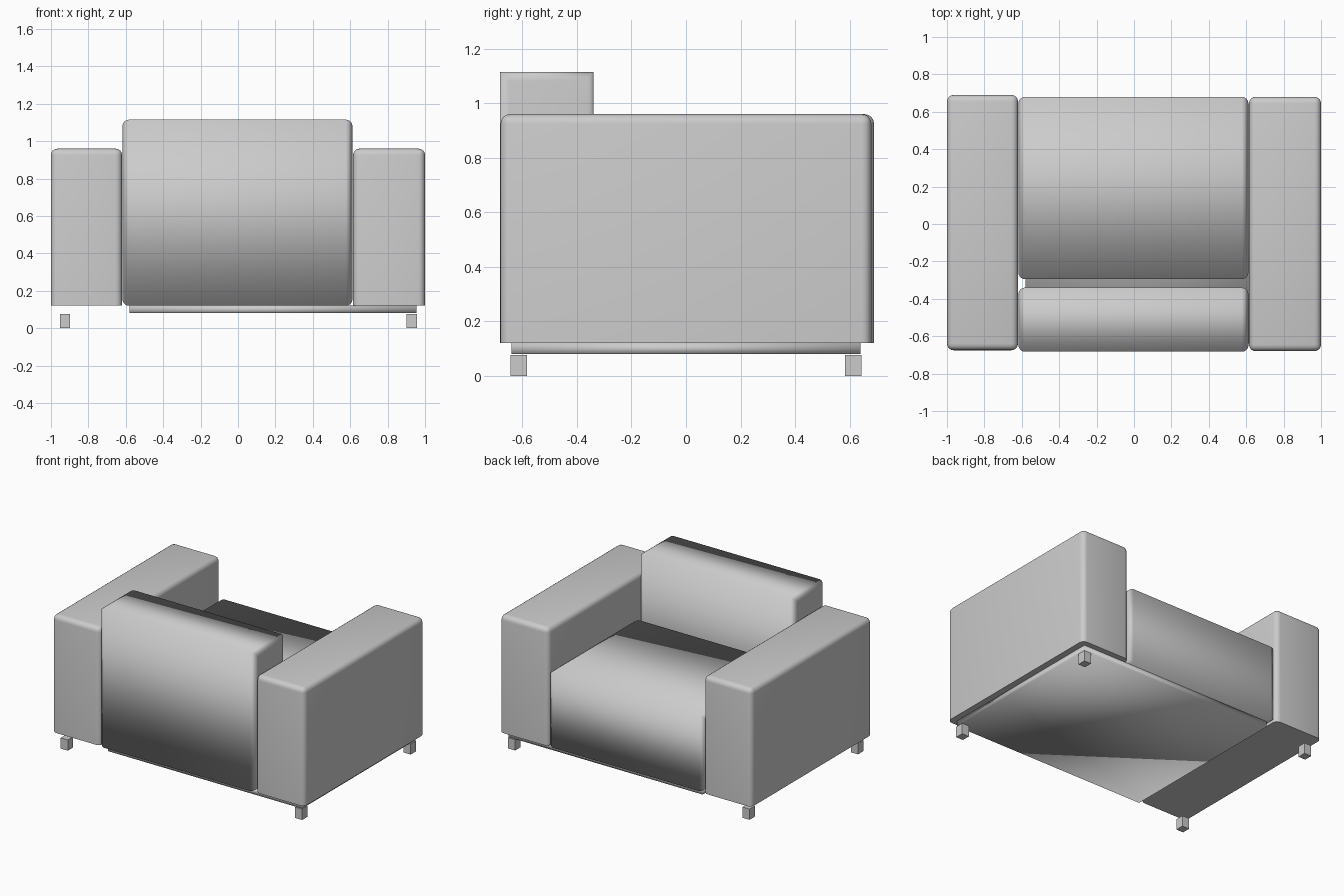
import bpy
import bmesh

cube = bpy.data.objects.get("Cube")
if cube:
    bpy.data.objects.remove(cube, do_unlink=True)

GREY = (0.6, 0.6, 0.6, 1.0)
fabric = bpy.data.materials.new("plain_grey")
fabric.use_nodes = True
fabric.diffuse_color = GREY
for node in fabric.node_tree.nodes:
    if node.type == 'BSDF_PRINCIPLED':
        node.inputs["Base Color"].default_value = GREY


def box(name, low, high, pick=None, radius=0.035, smooth=True, crisp_base=False):
    """Box between two corners; edges chosen by pick are rounded."""
    bm = bmesh.new()
    bmesh.ops.create_cube(bm, size=1)
    for v in bm.verts:
        v.co = [b if c > 0 else a for a, b, c in zip(low, high, v.co)]
    if pick:
        edges = [e for e in bm.edges if pick(e, low, high)]
        bmesh.ops.bevel(bm, geom=edges, offset=radius, segments=4,
                        profile=0.5, affect='EDGES', clamp_overlap=True)
    bmesh.ops.recalc_face_normals(bm, faces=bm.faces[:])
    for f in bm.faces:
        f.smooth = smooth
    if crisp_base:
        for e in bm.edges:
            if all(v.co.z < low[2] + 0.001 for v in e.verts):
                e.smooth = False
    mesh = bpy.data.meshes.new(name)
    bm.to_mesh(mesh)
    bm.free()
    mesh.materials.append(fabric)
    obj = bpy.data.objects.new(name, mesh)
    bpy.context.scene.collection.objects.link(obj)
    return obj


def above_base(edge, low, high):
    # every edge except those lying on the underside
    return any(v.co.z > low[2] + 0.001 for v in edge.verts)


def end_caps(edge, low, high):
    # only the edges that frame the two side ends
    a, b = edge.verts
    return abs(a.co.x - b.co.x) < 0.001


# Armrests
box("right_armrest", (-1, -0.675, 0.12), (-0.62, 0.69, 0.96), above_base, crisp_base=True)
box("left_armrest", (0.615, -0.68, 0.12), (1, 0.68, 0.96), above_base, crisp_base=True)

# Cushions
box("backrest", (-0.618, -0.683, 0.12), (0.612, -0.34, 1.115), end_caps)
box("seat", (-0.618, -0.295, 0.12), (0.612, 0.68, 0.66), end_caps)

# Base panel
box("base_panel", (-0.58, -0.64, 0.08), (0.955, 0.64, 0.12))

# Feet
for side, x in (("right", -0.925), ("left", 0.93)):
    for end, y in (("front", -0.613), ("back", 0.613)):
        box(f"{end}_{side}_foot", (x - 0.028, y - 0.03, 0),
            (x + 0.028, y + 0.03, 0.077), smooth=False)
